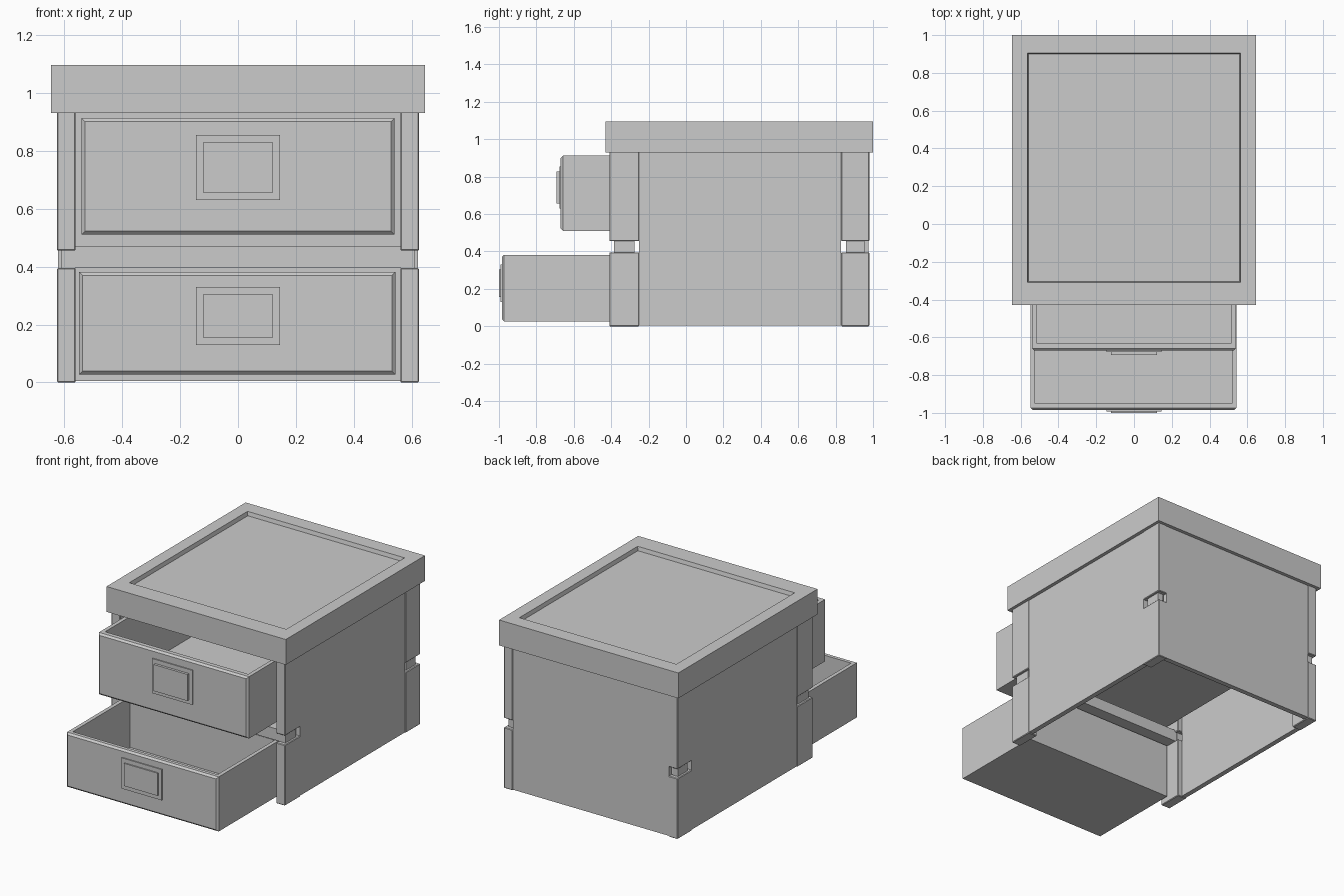
import bpy, bmesh
from mathutils import Vector

if "Cube" in bpy.data.objects:
    bpy.data.objects.remove(bpy.data.objects["Cube"])


def box_bm(x0, x1, y0, y1, z0, z1):
    bm = bmesh.new()
    bmesh.ops.create_cube(bm, size=1)
    for v in bm.verts:
        v.co = Vector(((x0 + x1) / 2 + v.co.x * (x1 - x0),
                       (y0 + y1) / 2 + v.co.y * (y1 - y0),
                       (z0 + z1) / 2 + v.co.z * (z1 - z0)))
    bm.normal_update()
    return bm


def finish(bm, name):
    me = bpy.data.meshes.new(name)
    bm.to_mesh(me)
    bm.free()
    ob = bpy.data.objects.new(name, me)
    bpy.context.collection.objects.link(ob)
    return ob


def box(name, x0, x1, y0, y1, z0, z1, bevel=0.0):
    bm = box_bm(x0, x1, y0, y1, z0, z1)
    if bevel:
        bmesh.ops.bevel(bm, geom=bm.edges[:], offset=bevel, segments=1, affect='EDGES')
    return finish(bm, name)


def hollow(bm, x0, x1, y0, y1, depth, slope=0.0):
    """Sink a rectangular pocket into the top face of a box."""
    top = max(bm.faces, key=lambda f: f.calc_center_median().z)
    z = top.calc_center_median().z
    for zz, s in ((z, 0.0), (z - depth, slope)):
        bmesh.ops.inset_region(bm, faces=[top], thickness=0.005)
        cx, cy = (x0 + x1) / 2, (y0 + y1) / 2
        for v in top.verts:
            v.co = Vector((x0 + s if v.co.x < cx else x1 - s,
                           y0 + s if v.co.y < cy else y1 - s, zz))
    bm.normal_update()


def drawer(name, x0, x1, y0, y1, z0, z1, wall, front):
    bm = box_bm(x0, x1, y0, y1, z0, z1)
    hollow(bm, x0 + wall, x1 - wall, y0 + front, y1 - wall, z1 - z0 - 0.03)
    # chamfer around the drawer front
    face = min(bm.faces, key=lambda f: f.calc_center_median().y)
    bmesh.ops.bevel(bm, geom=list(face.edges), offset=0.012, segments=1, affect='EDGES')
    return finish(bm, name)


# Lid slab with a recessed panel
lid = box_bm(-0.645, 0.645, -0.43, 1.0, 0.93, 1.095)
hollow(lid, -0.565, 0.565, -0.31, 0.905, 0.025, 0.006)
finish(lid, "lid")

# Corner posts, split by a notch with a thinner core
for sx, side in ((-1, "left"), (1, "right")):
    for y0, y1, end in ((-0.41, -0.25, "front"), (0.83, 0.98, "back")):
        xa, xb = sorted((sx * 0.56, sx * 0.625))
        box(f"{end}_{side}_post_lower", xa, xb, y0, y1, 0, 0.395, 0.004)
        box(f"{end}_{side}_post_upper", xa, xb, y0, y1, 0.455, 0.935, 0.004)
        ca, cb = sorted((sx * 0.572, sx * 0.61))
        box(f"{end}_{side}_post_core", ca, cb, y0 + 0.025, y1 - 0.025, 0.385, 0.465)
    # Side panel between the posts
    xa, xb = sorted((sx * 0.59, sx * 0.622))
    box(f"{side}_side_panel", xa, xb, -0.25, 0.83, 0.005, 0.935)

# Back panel and front rail
box("back_panel", -0.56, 0.56, 0.945, 0.977, 0.005, 0.935)
box("front_rail", -0.575, 0.575, -0.385, -0.28, 0.395, 0.47)

# Pulled-out drawers
drawer("upper_drawer", -0.54, 0.54, -0.67, 0.285, 0.51, 0.912, 0.025, 0.04)
drawer("lower_drawer", -0.548, 0.543, -0.985, -0.34, 0.027, 0.382, 0.025, 0.035)

# Handle plates: a thin backing and a raised centre
for name, yf, z0, z1 in (("upper", -0.67, 0.63, 0.855), ("lower", -0.985, 0.13, 0.33)):
    box(f"{name}_handle_backing", -0.145, 0.145, yf - 0.007, yf + 0.01, z0, z1)
    tip = 0.023 if name == "upper" else 0.015
    box(f"{name}_handle_plate", -0.121, 0.121, yf - tip, yf + 0.01, z0 + 0.026, z1 - 0.027)
